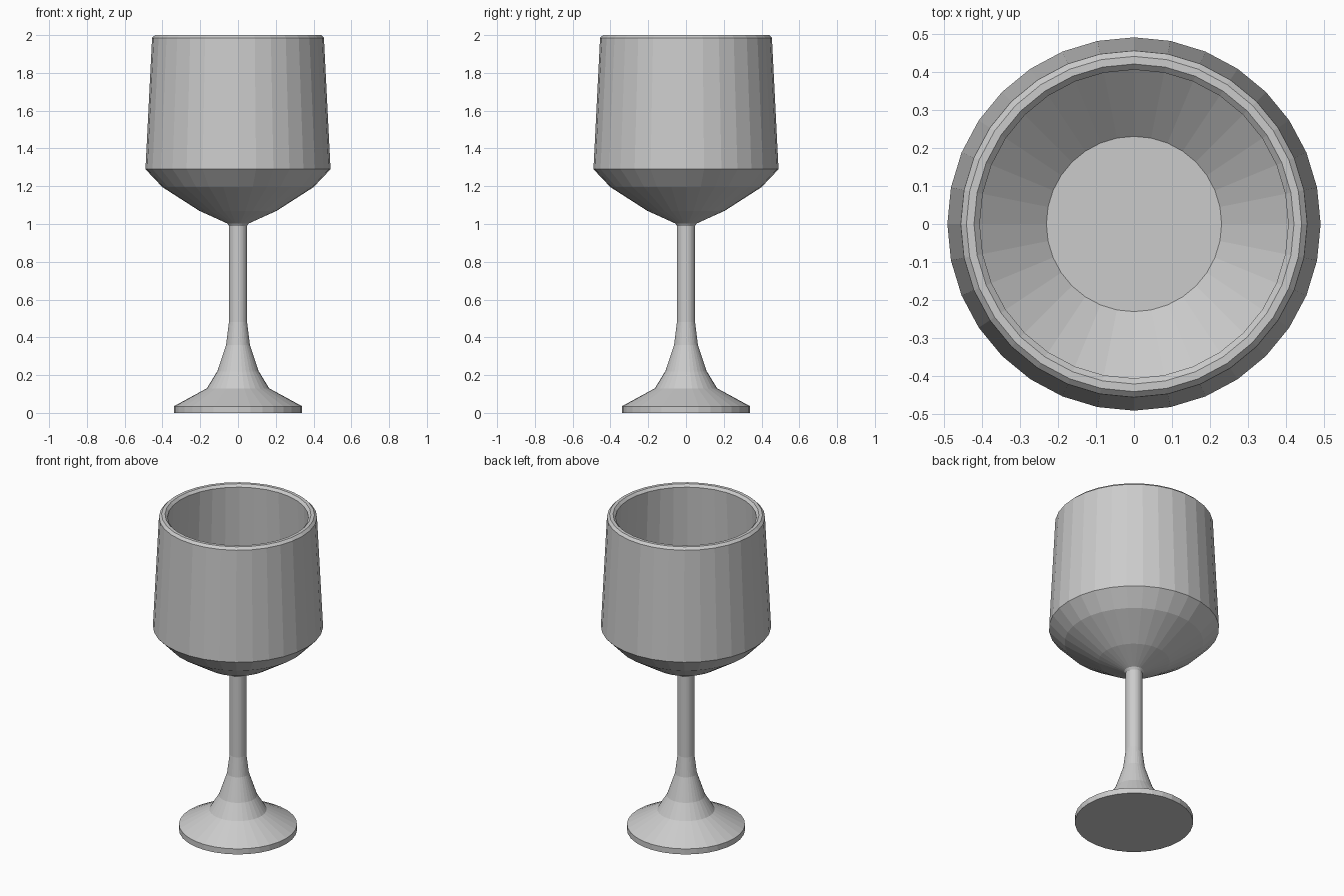
import bpy, bmesh
from math import sin, cos, tau

if "Cube" in bpy.data.objects:
    bpy.data.objects.remove(bpy.data.objects["Cube"])

SIDES = 32

# Goblet profile (radius, height): foot, stem, outer bowl, rim, inner bowl
profile = [
    (0.34, 0.0), (0.34, 0.035), (0.165, 0.13), (0.11, 0.22),
    (0.063, 0.36), (0.048, 0.48), (0.048, 0.99),
    (0.057, 1.003), (0.205, 1.07), (0.40, 1.195), (0.49, 1.29),
    (0.455, 1.985), (0.44, 2.0),
    (0.42, 2.0), (0.405, 1.985),
    (0.44, 1.31), (0.23, 1.13),
]


def lathe(name, points):
    """Revolve a profile about z, capping both ends."""
    bm = bmesh.new()
    rings = [[bm.verts.new((r * cos(tau * i / SIDES), r * sin(tau * i / SIDES), z))
              for i in range(SIDES)] for r, z in points]
    for low, high in zip(rings, rings[1:]):
        for i in range(SIDES):
            j = (i + 1) % SIDES
            bm.faces.new((low[i], low[j], high[j], high[i]))
    bm.faces.new(rings[0][::-1])   # underside of the foot
    bm.faces.new(rings[-1])        # floor of the bowl
    mesh = bpy.data.meshes.new(name)
    bm.to_mesh(mesh)
    bm.free()
    obj = bpy.data.objects.new(name, mesh)
    bpy.context.collection.objects.link(obj)
    return obj


lathe("goblet", profile)
